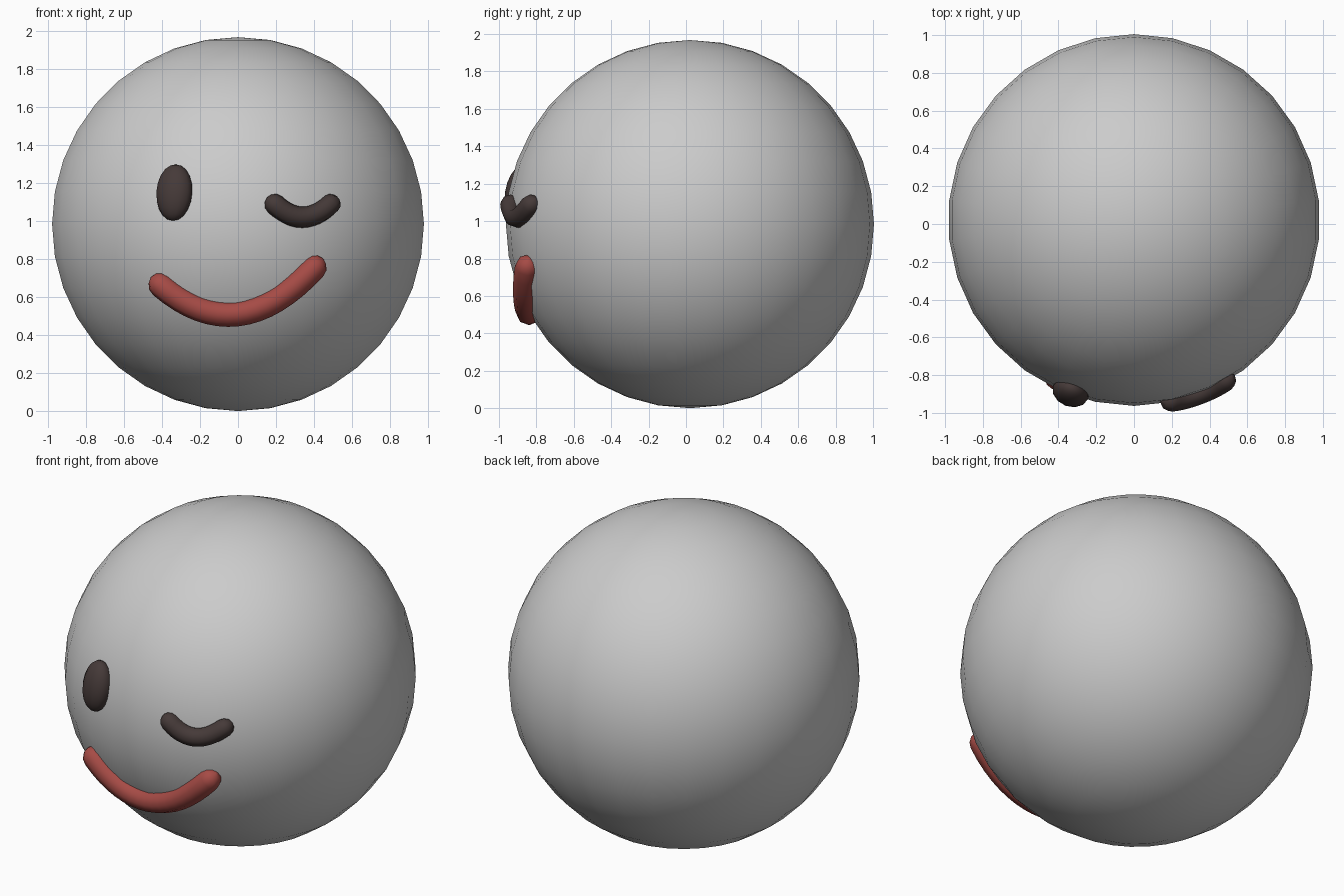
import bpy
import math
from mathutils import Vector

if "Cube" in bpy.data.objects:
    bpy.data.objects.remove(bpy.data.objects["Cube"])

R = 0.984
C = Vector((0, 0.021, R))


def material(name, rgb):
    m = bpy.data.materials.new(name)
    m.diffuse_color = (*rgb, 1)
    m.use_nodes = True
    m.node_tree.nodes["Principled BSDF"].inputs["Base Color"].default_value = m.diffuse_color
    return m


dark = material("dark_brown", (0.06, 0.042, 0.04))
red = material("red", (0.38, 0.07, 0.06))


def on_ball(x, z):
    """Point on the front of the ball at the given x and z."""
    return Vector((x, C.y - math.sqrt(R * R - x * x - (z - C.z) ** 2), z))


def ball(name, segments, rings, loc, scale):
    bpy.ops.mesh.primitive_uv_sphere_add(segments=segments, ring_count=rings, radius=1, location=loc)
    o = bpy.context.object
    o.name = name
    o.scale = scale
    bpy.ops.object.shade_smooth()
    return o


def surface_tube(name, x0, x1, xm, zm, bend, r, mat, n=12):
    """Round-ended tube lying on the ball along a parabola."""
    xs = [x0 + (x1 - x0) * i / n for i in range(n + 1)]
    path = [on_ball(x, zm + bend * (x - xm) ** 2) for x in xs]
    t0 = (path[0] - path[1]).normalized()
    t1 = (path[-1] - path[-2]).normalized()
    angles = [math.radians(a) for a in (30, 60, 85)]
    pts = [(path[0] + t0 * r * math.sin(a), math.cos(a)) for a in reversed(angles)]
    pts += [(p, 1.0) for p in path]
    pts += [(path[-1] + t1 * r * math.sin(a), math.cos(a)) for a in angles]
    cu = bpy.data.curves.new(name, 'CURVE')
    cu.dimensions = '3D'
    cu.bevel_depth = r
    cu.bevel_resolution = 2
    cu.use_fill_caps = True
    sp = cu.splines.new('POLY')
    sp.points.add(len(pts) - 1)
    for q, (p, k) in zip(sp.points, pts):
        q.co = (*p, 1)
        q.radius = k
    cu.materials.append(mat)
    o = bpy.data.objects.new(name, cu)
    bpy.context.collection.objects.link(o)
    bpy.ops.object.select_all(action='DESELECT')
    o.select_set(True)
    bpy.context.view_layer.objects.active = o
    bpy.ops.object.convert(target='MESH')
    bpy.ops.object.shade_smooth()


# Head
ball("head", 30, 18, C, (R, R, R))

# Open eye, turned to lie on the head
p = on_ball(-0.335, 1.15)
eye = ball("open_eye", 12, 10, p, (0.1, 0.075, 0.15))
d = (p - C).normalized()
eye.rotation_euler = (-math.asin(d.z), 0, math.atan2(d.x, -d.y))
eye.data.materials.append(dark)

# Winking eye and mouth
surface_tube("winking_eye", 0.195, 0.485, 0.34, 1.02, 3.2, 0.056, dark)
surface_tube("mouth", -0.405, 0.4, -0.05, 0.51, 1.21, 0.067, red, 16)
